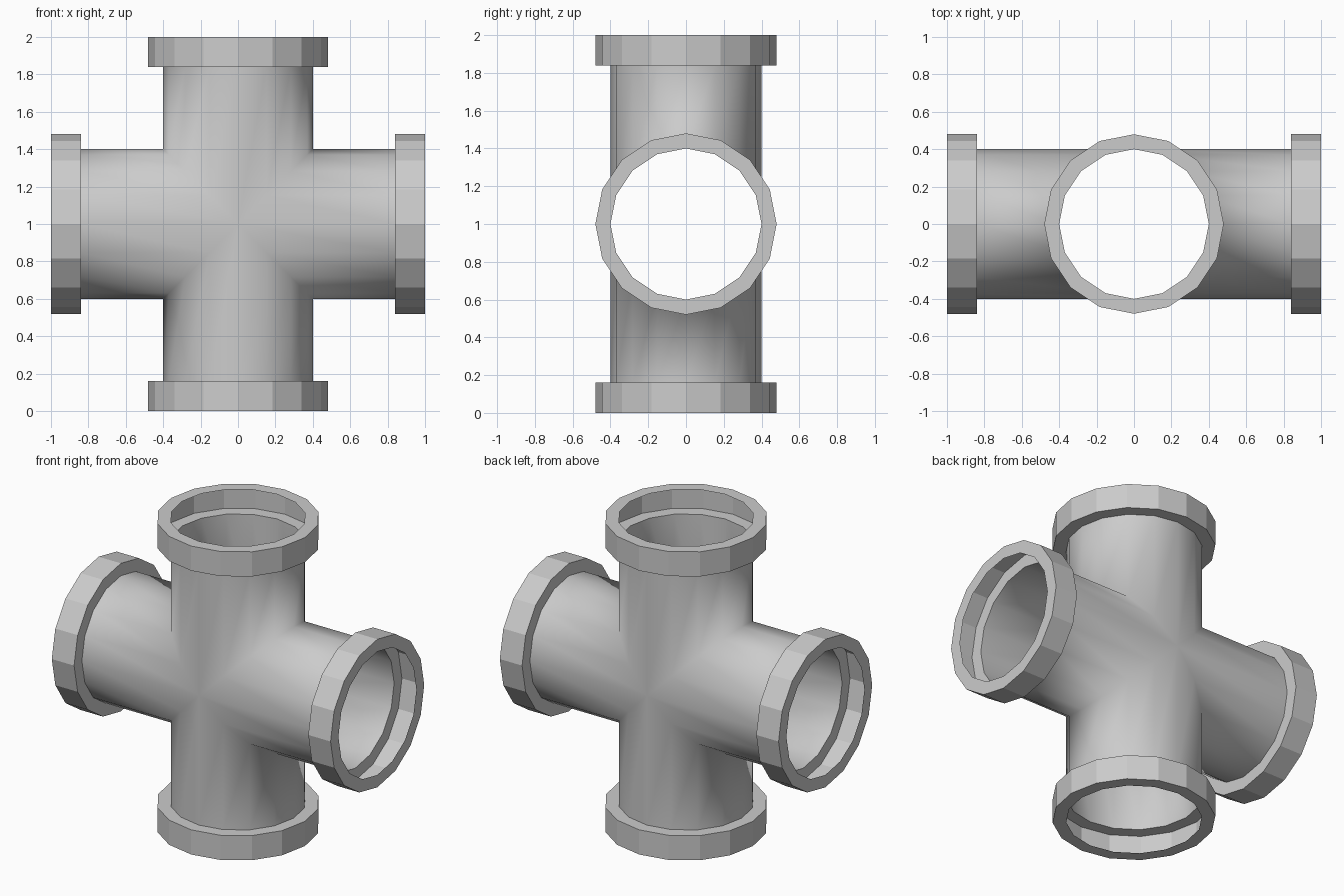
import bpy, bmesh
from math import cos, sin, pi
from mathutils import Matrix, Vector

if "Cube" in bpy.data.objects:
    bpy.data.objects.remove(bpy.data.objects["Cube"])

N, R, RC = 16, 0.40, 0.48      # sides, pipe radius, collar radius
Z_COLLAR, Z_END = 0.84, 1.0    # distances from the crossing centre
CENTRE = Matrix.Translation((0, 0, 1))


def ring(bm, radius, height, mat):
    """Ring around local z; height is a function of the local x coordinate."""
    verts = []
    for i in range(N):
        a = 2 * pi * i / N
        x, y = radius * cos(a), radius * sin(a)
        verts.append(bm.verts.new(mat @ Vector((x, y, height(x)))))
    return verts


def bridge(bm, lower, upper, smooth):
    for i in range(N):
        j = (i + 1) % N
        f = bm.faces.new((lower[i], lower[j], upper[j], upper[i]))
        f.smooth = smooth


def finish(bm, name):
    mesh = bpy.data.meshes.new(name)
    bm.to_mesh(mesh)
    bm.free()
    obj = bpy.data.objects.new(name, mesh)
    bpy.context.collection.objects.link(obj)


arms = {"top": 0, "right": pi / 2, "bottom": pi, "left": -pi / 2}

# Pipe body: four arms mitred together where they cross
body = bmesh.new()
for angle in arms.values():
    mat = CENTRE @ Matrix.Rotation(angle, 4, 'Y')
    bridge(body, ring(body, R, abs, mat),
           ring(body, R, lambda x: Z_COLLAR, mat), True)
bmesh.ops.remove_doubles(body, verts=body.verts[:], dist=0.001)
finish(body, "pipe_body")

# Collars: thin shells with a ledge, an outer wall and an end lip, hollow inside
for name, angle in arms.items():
    mat = CENTRE @ Matrix.Rotation(angle, 4, 'Y')
    bm = bmesh.new()
    profile = [(R, Z_COLLAR), (RC, Z_COLLAR), (RC, Z_END), (R, Z_END)]
    rings = [ring(bm, r, lambda x, h=h: h, mat) for r, h in profile]
    for a, b in zip(rings, rings[1:]):
        bridge(bm, a, b, False)
    finish(bm, name + "_collar")
